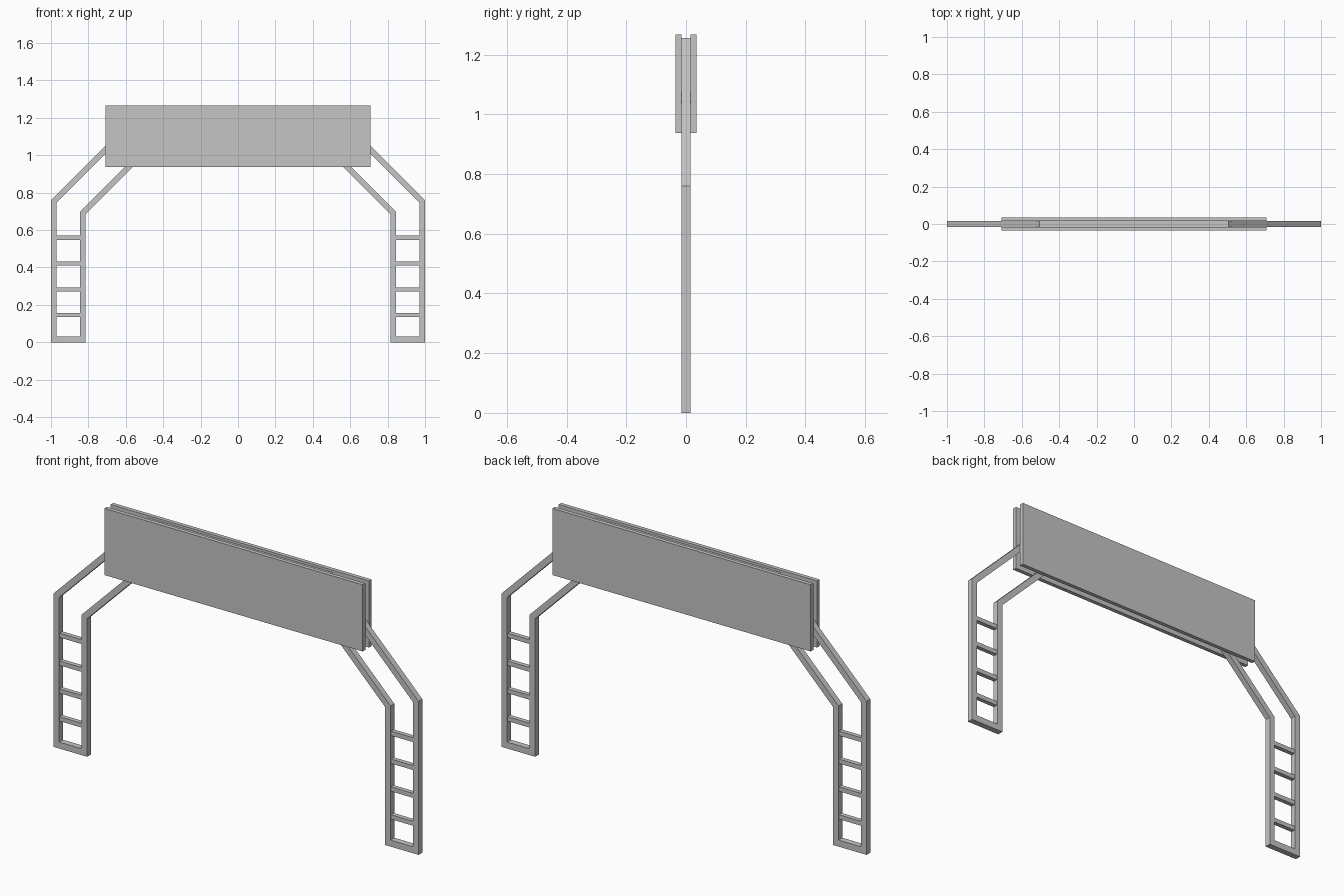
import bpy
import bmesh
import math

cube = bpy.data.objects.get("Cube")
if cube:
    bpy.data.objects.remove(cube, do_unlink=True)

# One flat metal colour
grey = bpy.data.materials.new("light metal grey")
grey.use_nodes = True
colour = (0.56, 0.56, 0.56, 1)
grey.diffuse_color = colour
grey.node_tree.nodes["Principled BSDF"].inputs["Base Color"].default_value = colour

FRAME_Y = (-0.015, 0.015)
BAR = 0.03
LEG = 0.184
BEND = math.tan(math.radians(22.5))


def prism(name, outline, y0, y1):
    """Extrude an (x, z) outline from y0 to y1."""
    bm = bmesh.new()
    face = bm.faces.new([bm.verts.new((x, y0, z)) for x, z in outline])
    made = bmesh.ops.extrude_face_region(bm, geom=[face])["geom"]
    verts = [v for v in made if isinstance(v, bmesh.types.BMVert)]
    bmesh.ops.translate(bm, verts=verts, vec=(0, y1 - y0, 0))
    bmesh.ops.recalc_face_normals(bm, faces=bm.faces)
    mesh = bpy.data.meshes.new(name)
    bm.to_mesh(mesh)
    bm.free()
    mesh.materials.append(grey)
    obj = bpy.data.objects.new(name, mesh)
    bpy.context.collection.objects.link(obj)


def box(name, x0, x1, z0, z1, y0, y1):
    prism(name, [(x0, z0), (x1, z0), (x1, z1), (x0, z1)], y0, y1)


def arch_path(inset):
    """Arch line, inset evenly from the outer edge of the frame."""
    shift = inset * BEND
    half = [(1 - inset, 0), (1 - inset, 0.76 - shift), (0.505 - shift, 1.255 - inset)]
    return half + [(-x, z) for x, z in reversed(half)]


# Two parallel bent rails
for name, inset in (("outer_rail", 0), ("inner_rail", LEG - BAR)):
    prism(name, arch_path(inset) + arch_path(inset + BAR)[::-1], *FRAME_Y)

# Foot bars and ladder rungs on both legs
for side, s in (("left", 1), ("right", -1)):
    x0, x1 = sorted((s * (1 - BAR), s * (1 - LEG + BAR)))
    box(side + "_foot_bar", x0, x1, 0, 0.032, *FRAME_Y)
    for i in range(4):
        z = 0.134 + i * 0.138
        box(f"{side}_rung_{i + 1}", x0, x1, z, z + 0.022, -0.011, 0.011)

# Sign panels on either face of the frame
for name, y0, y1 in (("front_panel", -0.035, -0.015), ("back_panel", 0.015, 0.035)):
    box(name, -0.708, 0.708, 0.937, 1.267, y0, y1)
